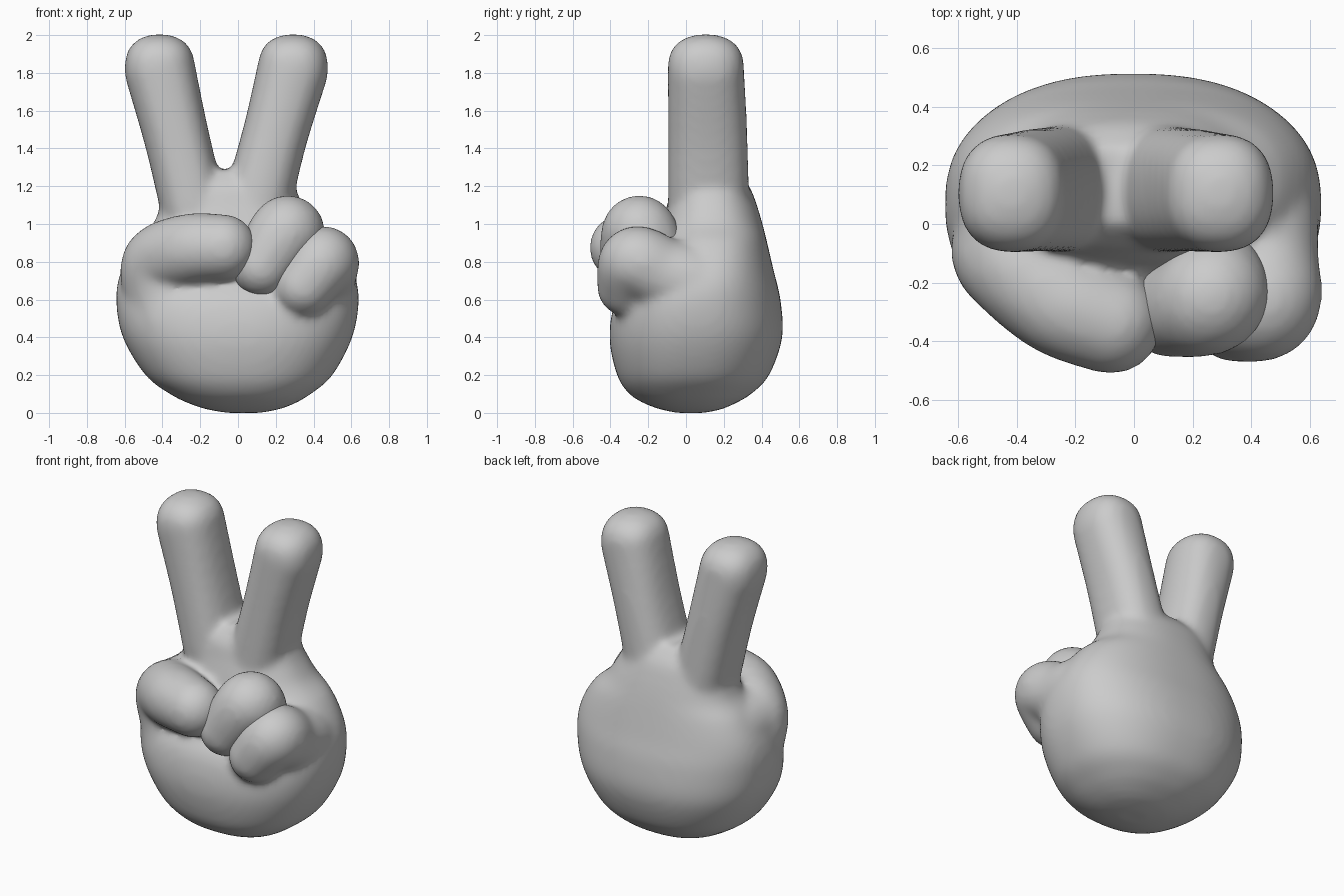
import bpy, bmesh, math
from mathutils import Matrix

if "Cube" in bpy.data.objects:
    bpy.data.objects.remove(bpy.data.objects["Cube"], do_unlink=True)

grey = bpy.data.materials.new("soft_grey")
grey.use_nodes = True
COLOR = (0.6, 0.6, 0.6, 1)
grey.diffuse_color = COLOR
grey.node_tree.nodes["Principled BSDF"].inputs["Base Color"].default_value = COLOR


def smooth_path(rows, steps):
    """Resample rows of numbers along a Catmull-Rom curve."""
    ext = [rows[0], *rows, rows[-1]]
    out = []
    for a, b, c, d in zip(ext, ext[1:], ext[2:], ext[3:]):
        for i in range(steps):
            t = i / steps
            out.append([q + t / 2 * (r - p + t * (2 * p - 5 * q + 4 * r - s
                        + t * (3 * (q - r) + s - p)))
                        for p, q, r, s in zip(a, b, c, d)])
    return out + [list(rows[-1])]


def ball(x, y, z, r):
    return (x, y, z, r, r, r)


def sweep(bm, points, steps=12, power=2):
    """Sweep an ellipsoid along (centre, radii) points; higher power is boxier."""
    for x, y, z, *radii in smooth_path(points, steps):
        verts = bmesh.ops.create_icosphere(bm, subdivisions=3, radius=1)["verts"]
        for v in verts:
            v.co /= sum(abs(c) ** power for c in v.co) ** (1 / power)
        place = Matrix.Translation((x, y, z)) @ Matrix.Diagonal(radii).to_4x4()
        bmesh.ops.transform(bm, matrix=place, verts=verts)


def loft(bm, sections, sides=64, power=2.35):
    """Skin rounded-box sections given as (z, x min, x max, y min, y max)."""
    rings = []
    for z, x0, x1, y0, y1 in smooth_path(sections, 5):
        ring = []
        for i in range(sides):
            t = math.tau * i / sides
            c, s = math.cos(t), math.sin(t)
            x = math.copysign(abs(c) ** (2 / power), c)
            y = math.copysign(abs(s) ** (2 / power), s)
            ring.append(bm.verts.new(((x0 + x1 + x * (x1 - x0)) / 2,
                                      (y0 + y1 + y * (y1 - y0)) / 2, z)))
        rings.append(ring)
    for low, high in zip(rings, rings[1:]):
        for i in range(sides):
            j = (i + 1) % sides
            bm.faces.new((low[i], low[j], high[j], high[i]))
    bm.faces.new(rings[0][::-1])
    bm.faces.new(rings[-1])


def finish(bm, name, iterations):
    """Fuse the volumes into one smooth skin."""
    mesh = bpy.data.meshes.new(name)
    bm.to_mesh(mesh)
    bm.free()
    obj = bpy.data.objects.new(name, mesh)
    bpy.context.collection.objects.link(obj)
    mesh.materials.append(grey)
    fuse = obj.modifiers.new("fuse", "REMESH")
    fuse.mode = "VOXEL"
    fuse.voxel_size = 0.02
    fuse.use_smooth_shade = True
    soften = obj.modifiers.new("soften", "SMOOTH")
    soften.factor = 0.5
    soften.iterations = iterations


# Palm
hand = bmesh.new()
loft(hand, [
    (0.0, -0.06, 0.12, -0.05, 0.10),
    (0.02, -0.17, 0.22, -0.14, 0.19),
    (0.05, -0.26, 0.30, -0.22, 0.26),
    (0.1, -0.36, 0.385, -0.30, 0.345),
    (0.2, -0.49, 0.50, -0.365, 0.44),
    (0.4, -0.61, 0.605, -0.405, 0.51),
    (0.6, -0.645, 0.64, -0.37, 0.50),
    (0.75, -0.62, 0.61, -0.25, 0.465),
    (0.9, -0.54, 0.52, -0.16, 0.43),
    (1.0, -0.45, 0.41, -0.13, 0.405),
    (1.1, -0.41, 0.345, -0.10, 0.375),
    (1.2, -0.38, 0.28, -0.07, 0.335),
    (1.285, -0.20, 0.07, 0.0, 0.26),
])

# Two raised fingers, broad at the root and blunt at the tip
for root_x, tip_x, root_width in ((-0.24, -0.415, 0.17), (0.10, 0.292, 0.178)):
    sweep(hand, [(root_x, 0.12, 1.1, root_width, 0.217, 0.18),
                 ((root_x + tip_x) / 2, 0.115, 1.47, 0.17, 0.211, 0.18),
                 (tip_x, 0.105, 1.825, 0.186, 0.203, 0.18)], 16, 2.4)

# Thumb folded across the front, with its fleshy root and the web behind it
sweep(hand, [ball(-0.30, -0.08, 0.48, 0.27), ball(-0.37, -0.07, 0.63, 0.235),
             ball(-0.41, -0.11, 0.79, 0.205), ball(-0.25, -0.26, 0.865, 0.192),
             ball(-0.08, -0.335, 0.875, 0.178)])
sweep(hand, [ball(-0.38, 0.10, 0.76, 0.22), ball(-0.405, -0.09, 0.785, 0.207)], 8)

# Curled little finger, growing out of the side of the palm
sweep(hand, [ball(0.38, -0.03, 0.55, 0.2), ball(0.42, 0.06, 0.67, 0.205),
             ball(0.437, -0.12, 0.735, 0.195), ball(0.447, -0.27, 0.80, 0.188),
             ball(0.347, -0.31, 0.67, 0.163)])
finish(hand, "hand", 14)

# Curled ring finger, kept apart so its creases stay crisp
ring = bmesh.new()
sweep(ring, [ball(0.28, -0.16, 0.84, 0.16), ball(0.26, -0.25, 0.96, 0.192),
             ball(0.125, -0.295, 0.775, 0.16)])
finish(ring, "curled_ring_finger", 4)
